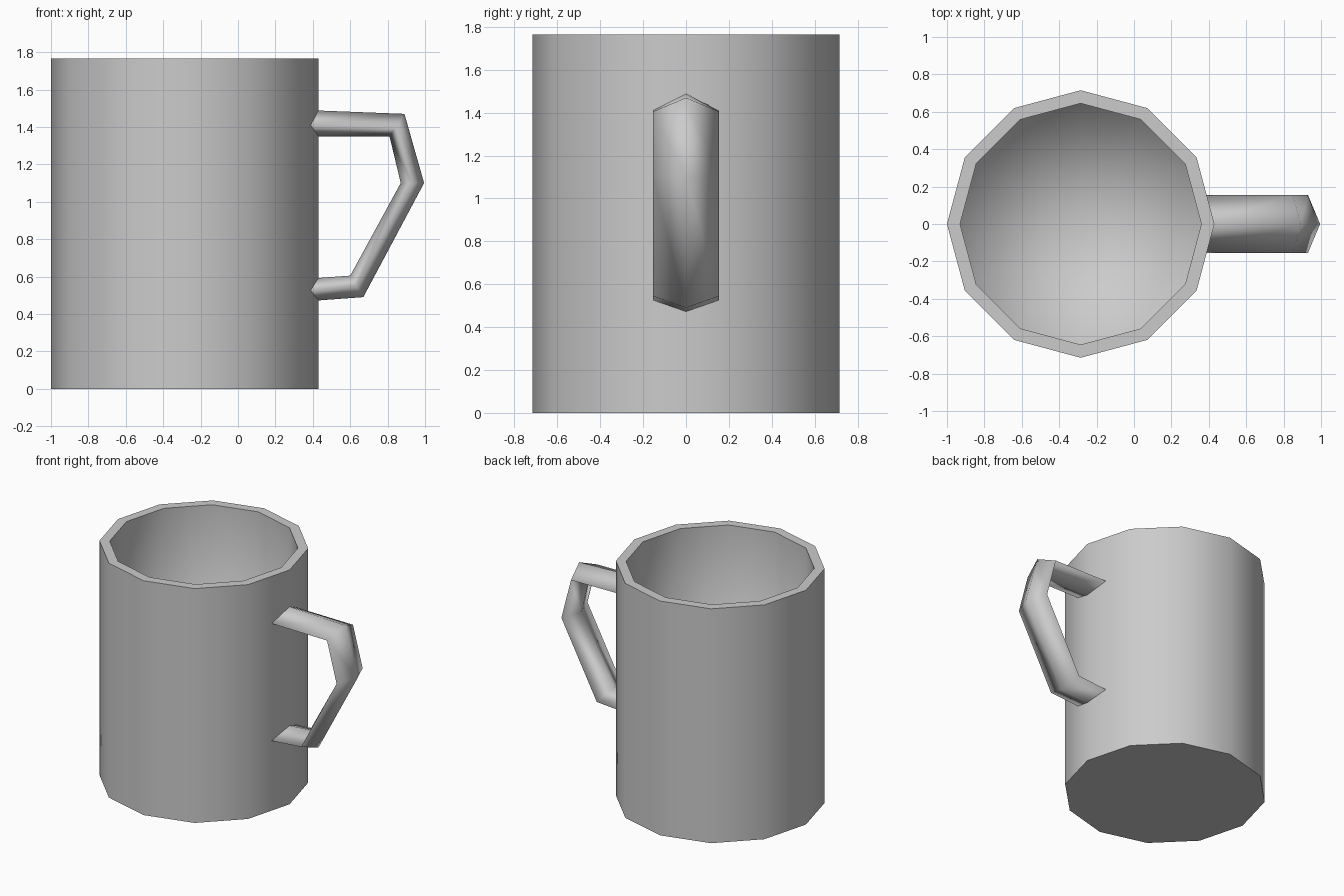
import bpy, bmesh
from math import cos, sin, pi

if "Cube" in bpy.data.objects:
    bpy.data.objects.remove(bpy.data.objects["Cube"])

SIDES, CENTRE_X = 12, -0.285
OUTER, INNER, HEIGHT, FLOOR = 0.715, 0.645, 1.765, 0.07

grey = bpy.data.materials.new("plain grey")
grey.use_nodes = True
colour = (0.6, 0.6, 0.6, 1)
grey.diffuse_color = colour
grey.node_tree.nodes["Principled BSDF"].inputs["Base Color"].default_value = colour


def finish(bm, name):
    bmesh.ops.recalc_face_normals(bm, faces=bm.faces)
    mesh = bpy.data.meshes.new(name)
    bm.to_mesh(mesh)
    bm.free()
    mesh.materials.append(grey)
    obj = bpy.data.objects.new(name, mesh)
    bpy.context.collection.objects.link(obj)
    return obj


def bridge(bm, a, b):
    n = len(a)
    return [bm.faces.new((a[i], a[(i + 1) % n], b[(i + 1) % n], b[i])) for i in range(n)]


# Cup: outer wall, flat rim, inner wall and a fan floor
bm = bmesh.new()


def ring(radius, z):
    return [bm.verts.new((CENTRE_X + radius * cos(2 * pi * i / SIDES),
                          radius * sin(2 * pi * i / SIDES), z)) for i in range(SIDES)]


base, top = ring(OUTER, 0), ring(OUTER, HEIGHT)
lip, floor = ring(INNER, HEIGHT), ring(INNER, FLOOR)
smooth = bridge(bm, base, top) + bridge(bm, lip, floor)
flat = bridge(bm, top, lip) + [bm.faces.new(base)]
hub = bm.verts.new((CENTRE_X, 0, FLOOR))
smooth += [bm.faces.new((floor[i], floor[(i + 1) % SIDES], hub)) for i in range(SIDES)]
for f in smooth:
    f.smooth = True
for f in flat:
    for e in f.edges:
        e.smooth = False
finish(bm, "cup")

# Handle: diamond section swept along a bent path of (outer, middle, inner) points
stations = [
    ((0.37, 1.49), (0.37, 1.41), (0.37, 1.35)),
    ((0.89, 1.47), (0.85, 1.405), (0.81, 1.35)),
    ((0.995, 1.10), (0.93, 1.10), (0.87, 1.10)),
    ((0.67, 0.49), (0.635, 0.545), (0.60, 0.605)),
    ((0.37, 0.468), (0.37, 0.525), (0.37, 0.588)),
]
HALF_WIDTH = 0.155
bm = bmesh.new()
sections = []
for out, mid, inn in stations:
    points = ((out, 0), (mid, HALF_WIDTH), (inn, 0), (mid, -HALF_WIDTH))
    sections.append([bm.verts.new((p[0], y, p[1])) for p, y in points])
for a, b in zip(sections, sections[1:]):
    for f in bridge(bm, a, b):
        f.smooth = True
for end in (sections[0], sections[-1]):
    for e in bm.faces.new(end).edges:
        e.smooth = False
finish(bm, "handle")
